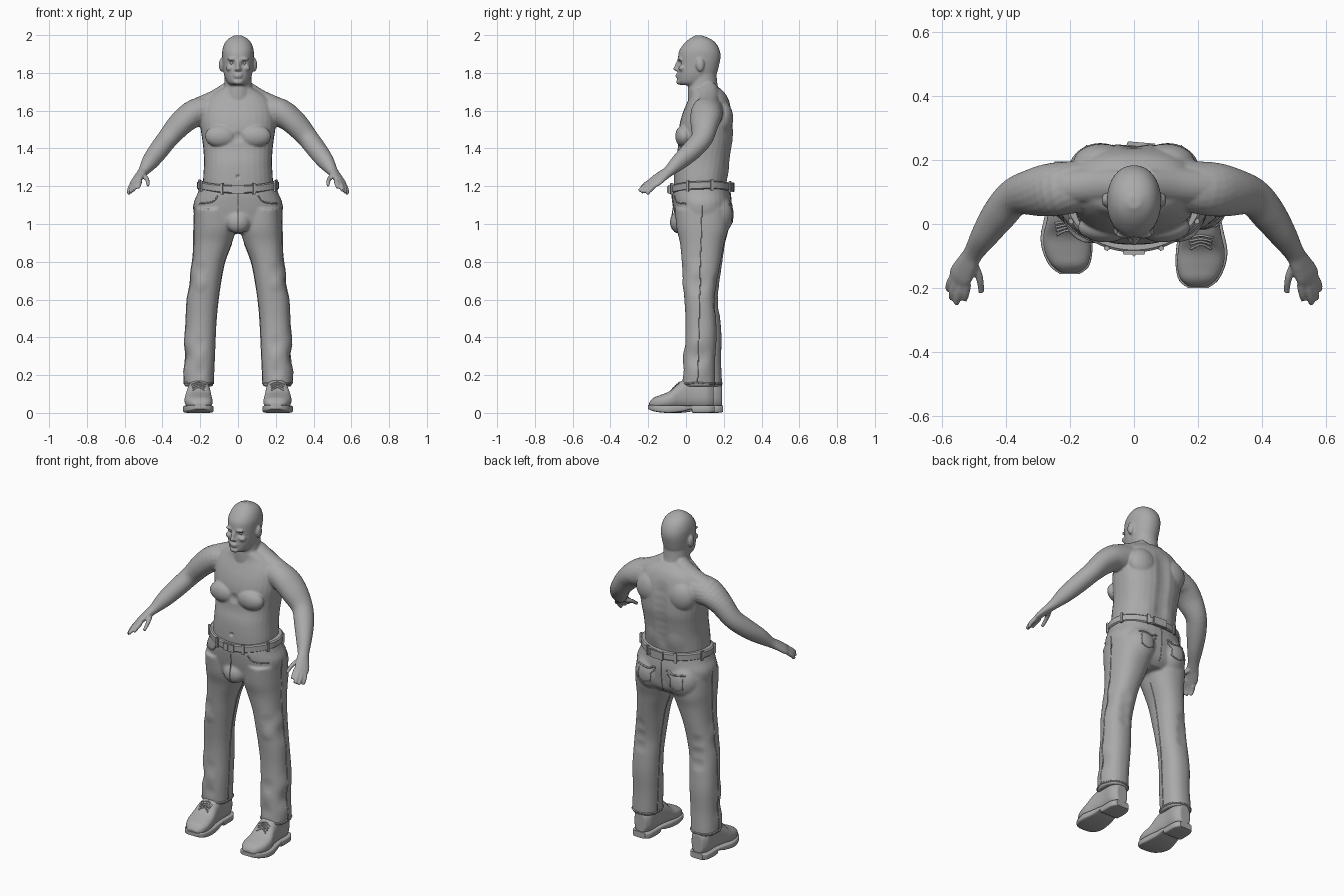
import bpy, bmesh, math
from mathutils import Vector, Matrix
from mathutils.bvhtree import BVHTree

cube = bpy.data.objects.get("Cube")
if cube:
    bpy.data.objects.remove(cube)

grey = bpy.data.materials.new("clay grey")
grey.use_nodes = True
GREY = (0.4, 0.4, 0.4, 1)
grey.diffuse_color = GREY
grey.node_tree.nodes["Principled BSDF"].inputs["Base Color"].default_value = GREY
X, Y, Z = Vector((1, 0, 0)), Vector((0, 1, 0)), Vector((0, 0, 1))


def smooth_rows(rows, steps):
    """Catmull-Rom interpolation between key rows."""
    out = []
    for i in range(len(rows) - 1):
        quad = [rows[max(0, min(len(rows) - 1, i + k))] for k in (-1, 0, 1, 2)]
        for s in range(steps):
            t = s / steps
            out.append([b + t / 2 * (c - a + t * (2*a - 5*b + 4*c - d + t * (3*(b - c) + d - a)))
                        for a, b, c, d in zip(*quad)])
    return out + [list(rows[-1])]


def loft(bm, rings, power=2, n=32):
    """Skin closed superellipse rings given as (centre, u, v)."""
    loops = []
    for c, u, v in rings:
        loop = []
        for k in range(n):
            a = math.tau * k / n
            f = [math.copysign(abs(q) ** (2 / power), q) for q in (math.cos(a), math.sin(a))]
            loop.append(bm.verts.new(c + u * f[0] + v * f[1]))
        loops.append(loop)
    for lo, hi in zip(loops, loops[1:]):
        for k in range(n):
            bm.faces.new((lo[k], lo[k - 1], hi[k - 1], hi[k]))
    bm.faces.new(loops[0])
    bm.faces.new(loops[-1][::-1])


def stack(bm, rows, power=2, steps=4):
    """Upright form from rows of z, left, right, front, back."""
    loft(bm, [(Vector(((l + r) / 2, (f + b) / 2, z)), X * (r - l) / 2, Y * (b - f) / 2)
              for z, l, r, f, b in smooth_rows(rows, steps)], power)


def centred(rows):
    return [(z, -w, w, f, b) for z, w, f, b in rows]


def tube(bm, rows, side=Z, steps=4, n=20):
    """Limb from rows of x, y, z, width radius, depth radius."""
    rows = smooth_rows(rows, steps)
    pts = [Vector(r[:3]) for r in rows]
    rings = []
    for i, r in enumerate(rows):
        t = (pts[min(i + 1, len(pts) - 1)] - pts[max(i - 1, 0)]).normalized()
        u = (side - t * side.dot(t)).normalized()
        rings.append((pts[i], u * r[3], t.cross(u) * r[4]))
    loft(bm, rings, n=n)


def ball(bm, loc, size):
    bmesh.ops.create_uvsphere(bm, u_segments=24, v_segments=16, radius=1,
                              matrix=Matrix.Translation(loc) @ Matrix.Diagonal((*size, 1)))


def finish(name, bm, voxel=0, relax=0, angle=180):
    bmesh.ops.recalc_face_normals(bm, faces=bm.faces)
    me = bpy.data.meshes.new(name)
    bm.to_mesh(me)
    bm.free()
    ob = bpy.data.objects.new(name, me)
    bpy.context.collection.objects.link(ob)
    if voxel:
        mod = ob.modifiers.new("fuse", 'REMESH')
        mod.mode, mod.voxel_size = 'VOXEL', voxel
        mod = ob.modifiers.new("relax", 'SMOOTH')
        mod.factor, mod.iterations = 0.5, relax
        dg = bpy.context.evaluated_depsgraph_get()
        ob.data = bpy.data.meshes.new_from_object(ob.evaluated_get(dg))
        ob.modifiers.clear()
    ob.data.materials.clear()
    ob.data.materials.append(grey)
    for o in bpy.context.selected_objects:
        o.select_set(False)
    ob.select_set(True)
    bpy.context.view_layer.objects.active = ob
    bpy.ops.object.shade_smooth_by_angle(angle=math.radians(angle))
    return ob


def press(ob, centre, radius, push):
    """Soft dent or bulge."""
    centre, push = Vector(centre), Vector(push)
    for v in ob.data.vertices:
        d = (v.co - centre).length / radius
        if d < 1:
            v.co += push * (1 - d * d) ** 2


def surface(ob):
    return BVHTree.FromPolygons([v.co for v in ob.data.vertices],
                                [p.vertices for p in ob.data.polygons])


def seam(bm, tree, path, r=0.003):
    """Raised cord lying on a surface."""
    tube(bm, [(*tree.find_nearest(Vector(p))[0], r, r) for p in smooth_rows(path, 8)],
         Vector((.3, .5, .8)), 1, 6)


# Bare body: torso, neck, head, arms and hands fused into one skin
bm = bmesh.new()
stack(bm, centred([(1.12, .18, -.06, .21), (1.22, .185, -.065, .215), (1.32, .18, -.06, .23),
                   (1.39, .183, -.045, .24), (1.45, .19, -.04, .25), (1.52, .2, -.035, .25),
                   (1.58, .2, -.02, .245), (1.63, .19, 0, .235), (1.68, .15, .02, .215),
                   (1.72, .08, .02, .18)]), 2.4)
stack(bm, centred([(1.66, .09, .01, .2), (1.72, .074, .01, .17), (1.82, .07, .02, .16)]))
stack(bm, centred([(1.735, .04, -.025, .1), (1.75, .058, -.042, .13), (1.79, .074, -.045, .16),
                   (1.84, .081, -.042, .175), (1.885, .084, -.042, .183), (1.92, .083, -.035, .178),
                   (1.955, .072, -.01, .16), (1.98, .052, .018, .13), (1.998, .02, .05, .085)]), 2.15)
ball(bm, (0, -.048, 1.822), (.014, .02, .013))
tube(bm, [(0, -.035, 1.87, .009, .009), (0, -.046, 1.845, .009, .01), (0, -.056, 1.823, .01, .009)], X)
ball(bm, (0, -.044, 1.79), (.025, .012, .006))
ball(bm, (0, -.044, 1.779), (.022, .012, .006))
ball(bm, (0, -.034, 1.752), (.028, .018, .015))
PALM = Vector((-.8, -.5, .5))
for s in (-1, 1):
    ball(bm, (s * .03, -.033, 1.873), (.028, .013, .008))
    ball(bm, (s * .043, -.022, 1.825), (.022, .018, .016))
    ball(bm, (s * .012, -.044, 1.817), (.008, .012, .007))
    ball(bm, (s * .088, .075, 1.842), (.013, .022, .036))
    ball(bm, (s * .09, -.01, 1.465), (.085, .047, .06))
    ball(bm, (s * .1, .19, 1.56), (.09, .06, .09))
    tube(bm, [(s * .04, .12, 1.715, .045, .05), (s * .12, .12, 1.665, .045, .055),
              (s * .21, .115, 1.62, .05, .055)])
    side = Vector((s * PALM.x, PALM.y, PALM.z))
    tube(bm, [(s * x, y, z, a, b) for x, y, z, a, b in (
        (.14, .12, 1.6, .08, .08), (.23, .11, 1.585, .085, .075), (.3, .1, 1.535, .078, .065),
        (.37, .085, 1.455, .06, .055), (.42, .03, 1.39, .055, .052), (.465, -.035, 1.33, .043, .045),
        (.5, -.09, 1.28, .032, .028), (.52, -.125, 1.255, .037, .022), (.54, -.16, 1.228, .042, .018),
        (.55, -.185, 1.208, .034, .013))], side)
    for base, mid, tip in (
            ((.52, -.185, 1.228), (.524, -.215, 1.21), (.529, -.238, 1.19)),
            ((.537, -.188, 1.218), (.548, -.222, 1.198), (.554, -.25, 1.175)),
            ((.553, -.182, 1.208), (.564, -.21, 1.188), (.569, -.235, 1.165)),
            ((.565, -.17, 1.2), (.576, -.19, 1.18), (.579, -.207, 1.158)),
            ((.505, -.115, 1.258), (.482, -.165, 1.238), (.476, -.215, 1.205))):
        tube(bm, [(s * p[0], p[1], p[2], r, r) for p, r in
                  ((base, .014), (mid, .012), (tip, .009))], Z)
body = finish("bare_body", bm, .0055, 4)
for s in (-1, 1):
    press(body, (s * .033, -.035, 1.852), .022, (0, .013, 0))
    press(body, (s * .08, .24, 1.27), .08, (0, .008, 0))
for i in range(8):
    press(body, (0, .25, 1.28 + i * .045), .06, (0, -.006, 0))
press(body, (0, -.065, 1.25), .015, (0, .012, 0))
press(body, (0, -.05, 1.46), .04, (0, .01, 0))

bm = bmesh.new()
for s in (-1, 1):
    ball(bm, (s * .033, -.015, 1.853), (.013, .012, .011))
finish("eyes", bm)

# Trousers: hips and two legs, one slightly ahead of the other
bm = bmesh.new()
stack(bm, centred([(.95, .1, .01, .19), (.99, .2, -.045, .225), (1.05, .23, -.06, .235),
                   (1.11, .235, -.07, .24), (1.16, .215, -.075, .235), (1.195, .205, -.07, .23)]), 2.3)
ball(bm, (0, -.035, 1.01), (.065, .048, .06))
for s in (-1, 1):
    ball(bm, (s * .105, .165, 1.05), (.1, .088, .11))
    stack(bm, [(z, *sorted((s * i, s * o)), f - s * .022 * (1 - z), b - s * .022 * (1 - z))
               for z, i, o, f, b in (
        (1.08, .03, .228, -.06, .22), (.98, .012, .234, -.05, .225), (.9, .032, .235, -.03, .205),
        (.8, .07, .24, -.018, .188), (.7, .09, .255, -.01, .172), (.6, .105, .27, 0, .162),
        (.5, .115, .275, .008, .17), (.4, .12, .28, .008, .175), (.28, .125, .28, .002, .17),
        (.17, .13, .285, 0, .172), (.14, .13, .285, 0, .172))], 2.3)
trousers = finish("trousers", bm, .008, 4)
for s in (-1, 1):
    for z in (.56, .63, .7):
        press(trousers, (s * .2, .17, z), .05, (0, -.006, 0))
    for z, out in ((.22, .008), (.3, -.006), (.37, .006), (.68, -.007), (.76, .006)):
        press(trousers, (s * .28, .06, z), .08, (s * out, 0, 0))
        press(trousers, (s * .2, 0, z), .05, (0, out * .7, 0))

# Trouser stitching: side seams, fly, front and back pockets, hems
tree = surface(trousers)
bm = bmesh.new()
for s in (-1, 1):
    seam(bm, tree, [(s * x, y - s * .022 * (1 - z), z) for x, y, z in
                    ((.3, .08, 1.1), (.3, .08, .8), (.3, .08, .5), (.3, .08, .16))])
    seam(bm, tree, [(s * .03, .1, .9), (s * .08, .09, .65), (s * .1, .09, .16)])
    seam(bm, tree, [(s * .12, -.1, 1.15), (s * .15, -.08, 1.115), (s * .23, -.02, 1.11)], .004)
    seam(bm, tree, [(s * .04, .3, 1.11), (s * .175, .26, 1.12)], .005)
    for x in (.045, .17):
        seam(bm, tree, [(s * x, .3, 1.11), (s * x, .3, 1.01)])
    seam(bm, tree, [(s * .045, .3, 1.01), (s * .11, .3, .99), (s * .17, .3, 1.01)])
    seam(bm, tree, [(s * (.207 + .12 * math.cos(a)), .086 - s * .019 + .13 * math.sin(a), .155)
                    for a in [math.tau * k / 12 for k in range(13)]], .005)
seam(bm, tree, [(0, -.1, 1.16), (0, -.1, 1.0), (0, .02, .92)])
seam(bm, tree, [(0, .27, 1.17), (0, .25, 1.06), (0, .22, .97)])
finish("stitching", bm)


# Belt, raised at the hips
def belt_point(a, grow=0):
    z = 1.183 + .022 * math.cos(a) ** 2 + .012 * max(0, math.sin(a))
    return Vector(((.203 + grow) * math.cos(a), .08 + (.155 + grow) * math.sin(a), z))


bm = bmesh.new()
loops = []
for k in range(64):
    a = math.tau * k / 64
    loops.append([bm.verts.new(belt_point(a, g) + Z * h) for g, h in
                  ((-.03, -.02), (.006, -.022), (.013, -.016), (.013, .016), (.006, .022), (-.03, .02))])
for k in range(64):
    for j in range(6):
        bm.faces.new((loops[k - 1][j - 1], loops[k - 1][j], loops[k][j], loops[k][j - 1]))
finish("belt", bm, angle=40)


def on_belt(bm, a, size, grow=.014):
    out = Vector((math.cos(a) / .2, math.sin(a) / .155, 0)).normalized()
    rot = Matrix((Z.cross(out), out, Z)).transposed().to_4x4()
    new = bmesh.ops.create_cube(bm, size=1, matrix=Matrix.Translation(belt_point(a, grow)) @ rot
                                @ Matrix.Diagonal((*size, 1)))["verts"]
    bmesh.ops.bevel(bm, geom=list({e for v in new for e in v.link_edges}), offset=.003,
                    segments=2, affect='EDGES')


bm = bmesh.new()
for deg in (20, 65, 115, 160, 205, 247, 293, 335):
    on_belt(bm, math.radians(deg), (.018, .014, .06))
finish("belt_loops", bm, angle=40)
bm = bmesh.new()
on_belt(bm, math.radians(270), (.07, .012, .046))
on_belt(bm, math.radians(270), (.008, .02, .038), .016)
finish("belt_buckle", bm, angle=40)
bm = bmesh.new()
on_belt(bm, math.radians(84), (.09, .012, .05))
finish("rear_patch", bm, angle=40)

# Shoes: uppers, soles with heels, and laces
for s, label in ((1, "left"), (-1, "right")):
    def along(bm, rows, power):
        loft(bm, [(Vector((s * x, y - s * .022, (lo + hi) / 2)), X * w, Z * (hi - lo) / 2)
                  for y, x, w, lo, hi in smooth_rows(rows, 4)], power)
    bm = bmesh.new()
    along(bm, [(-.173, .2, .03, .025, .055), (-.15, .201, .056, .02, .08), (-.11, .206, .072, .02, .096),
               (-.06, .21, .073, .02, .118), (-.01, .208, .064, .02, .165), (.06, .206, .056, .02, .19),
               (.13, .206, .056, .02, .18), (.168, .206, .035, .03, .15)], 2.5)
    shoe = finish(label + "_shoe", bm, .006, 3)
    bm = bmesh.new()
    along(bm, [(-.178, .2, .03, .02, .042), (-.155, .201, .06, .01, .042), (-.11, .207, .077, .002, .04),
               (-.06, .211, .08, 0, .04), (0, .209, .07, .006, .04), (.05, .207, .062, .018, .04),
               (.06, .207, .061, 0, .04), (.14, .207, .06, 0, .04), (.173, .207, .04, .004, .04)], 6)
    finish(label + "_sole", bm, angle=40)
    tree = surface(shoe)
    bm = bmesh.new()
    for y in (-.08, -.06, -.04, -.02):
        seam(bm, tree, [(s * x, y - s * .022, z) for x, z in ((.17, .15), (.208, .17), (.246, .15))], .004)
    finish(label + "_laces", bm)
